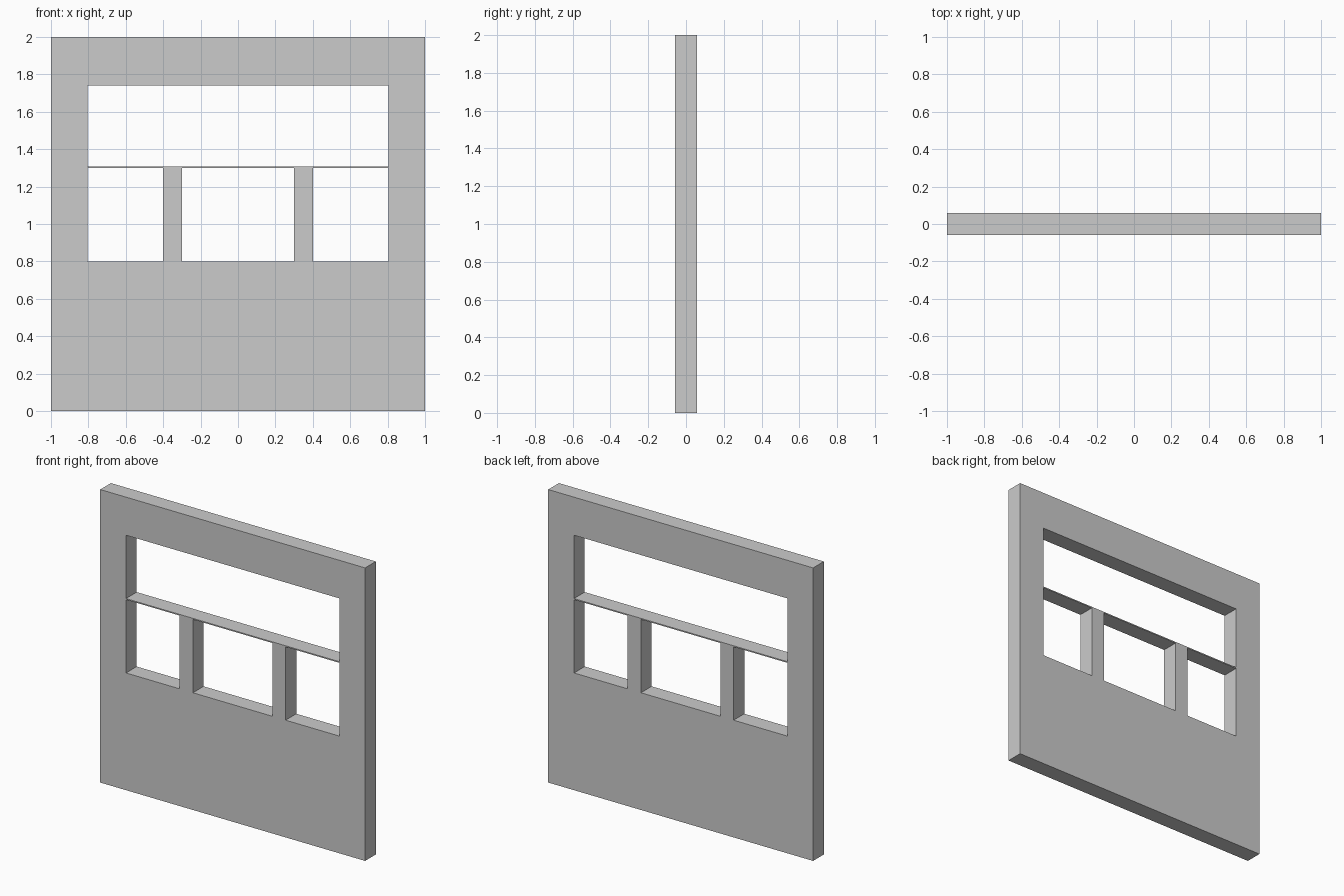
import bpy, bmesh
from math import radians
from mathutils import Matrix

if "Cube" in bpy.data.objects:
    bpy.data.objects.remove(bpy.data.objects["Cube"])

HALF_THICKNESS = 0.0575


def add_rect(curve, x0, x1, z0, z1):
    spline = curve.splines.new('POLY')
    spline.points.add(3)
    for p, (x, z) in zip(spline.points, ((x0, z0), (x1, z0), (x1, z1), (x0, z1))):
        p.co = (x, z, 0, 1)
    spline.use_cyclic_u = True


# Wall outline followed by its openings, filled and extruded as one profile
profile = bpy.data.curves.new("wall_profile", 'CURVE')
profile.dimensions = '2D'
profile.fill_mode = 'BOTH'
profile.extrude = HALF_THICKNESS
add_rect(profile, -1, 1, 0, 2)                    # outer edge
add_rect(profile, -0.805, 0.805, 1.308, 1.74)     # wide upper window
add_rect(profile, -0.3, 0.3, 0.8, 1.3)            # middle lower window
for x0, x1 in ((-0.805, -0.4), (0.4, 0.805)):     # side lower windows
    add_rect(profile, x0, x1, 0.8, 1.3)

# Turn the profile into a clean upright mesh
temp = bpy.data.objects.new("wall_profile", profile)
mesh = bpy.data.meshes.new_from_object(temp)
bpy.data.objects.remove(temp)
mesh.transform(Matrix.Rotation(radians(90), 4, 'X'))
bm = bmesh.new()
bm.from_mesh(mesh)
bmesh.ops.remove_doubles(bm, verts=bm.verts, dist=0.0005)
bmesh.ops.recalc_face_normals(bm, faces=bm.faces)
for f in bm.faces:
    f.smooth = False
bm.to_mesh(mesh)
bm.free()
wall = bpy.data.objects.new("window_wall", mesh)
bpy.context.collection.objects.link(wall)
